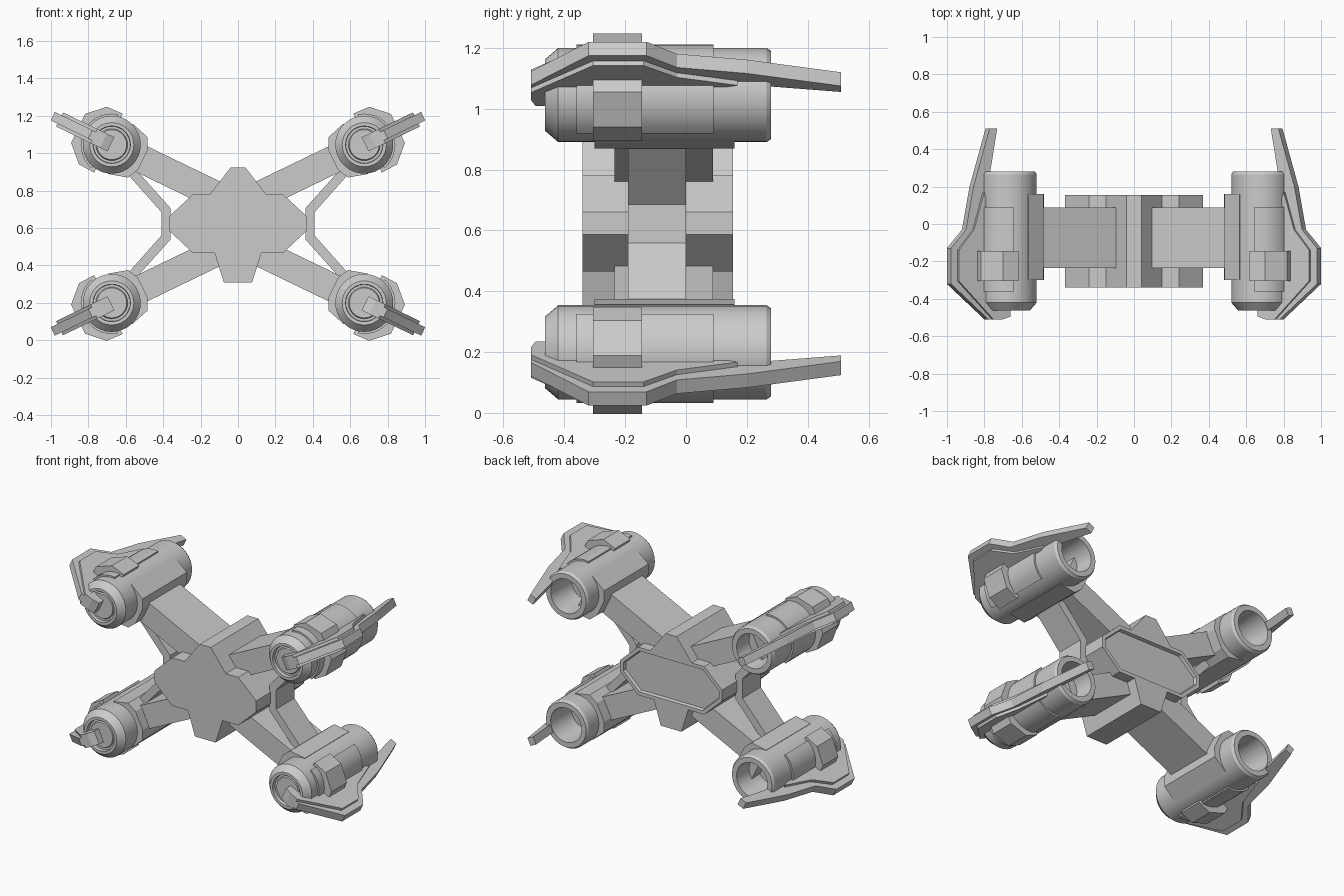
import bpy, bmesh, math
from mathutils import Vector

if "Cube" in bpy.data.objects:
    bpy.data.objects.remove(bpy.data.objects["Cube"])

MID_Z = 0.622                     # height of the horizontal mirror plane
ENG_X, ENG_DZ = 0.675, 0.423      # engine axis, relative to the centre
CO, SI = math.cos(math.radians(25.8)), math.sin(math.radians(25.8))


def finish(name, bm, smooth=False):
    bmesh.ops.recalc_face_normals(bm, faces=bm.faces)
    me = bpy.data.meshes.new(name)
    bm.to_mesh(me)
    bm.free()
    ob = bpy.data.objects.new(name, me)
    bpy.context.collection.objects.link(ob)
    if smooth:
        bpy.ops.object.select_all(action='DESELECT')
        ob.select_set(True)
        bpy.context.view_layer.objects.active = ob
        bpy.ops.object.shade_smooth_by_angle(angle=math.radians(30))
    return ob


def loft(ring_a, ring_b):
    """Solid between two matching outlines; returns bmesh and the second cap."""
    bm = bmesh.new()
    a = [bm.verts.new(p) for p in ring_a]
    b = [bm.verts.new(p) for p in ring_b]
    bm.faces.new(a)
    cap = bm.faces.new(b)
    for i in range(len(a)):
        j = (i + 1) % len(a)
        bm.faces.new((a[i], a[j], b[j], b[i]))
    return bm, cap


def prism(pts, y0, y1):
    return loft([(x, y0, z) for x, z in pts], [(x, y1, z) for x, z in pts])


def lathe(profile, cx, cz, n=32):
    bm = bmesh.new()
    rings = []
    for r, y in profile:
        if r == 0:
            rings.append([bm.verts.new((cx, y, cz))] * n)
        else:
            rings.append([bm.verts.new((cx + r * math.cos(math.tau * i / n), y,
                                        cz + r * math.sin(math.tau * i / n))) for i in range(n)])
    for ra, rb in zip(rings, rings[1:]):
        for i in range(n):
            j = (i + 1) % n
            bm.faces.new(list(dict.fromkeys((ra[i], ra[j], rb[j], rb[i]))))
    return bm


# Central hull: octagonal core with recessed rear panel
half = [(0.24, 0.78), (0.37, 0.66), (0.37, 0.587), (0.24, 0.465)]
bm, rear = prism(half + [(-x, z) for x, z in reversed(half)], -0.34, 0.155)
bmesh.ops.recalc_face_normals(bm, faces=bm.faces)
bmesh.ops.inset_region(bm, faces=[rear], thickness=0.025)
bmesh.ops.inset_region(bm, faces=[rear], thickness=0.006, depth=-0.02)
finish("hull_core", bm)

# Dorsal and belly ridges
for name, w0, z0, w1, z1 in (("dorsal_ridge", 0.15, 0.78, 0.04, 0.923),
                             ("belly_ridge", 0.125, 0.465, 0.075, 0.308)):
    finish(name, prism([(-w0, z0), (w0, z0), (w1, z1), (-w1, z1)], -0.34, 0.155)[0])

# Engine outline (radius, y): nose ring, barrel, rear bore
ENGINE = [(0, -0.45), (0.08, -0.45), (0.085, -0.44), (0.098, -0.44), (0.1, -0.463),
          (0.118, -0.463), (0.155, -0.42), (0.155, 0.265), (0.145, 0.28),
          (0.112, 0.28), (0.1, 0.08), (0, 0.08)]
# Outlines across the engine: outward distance, perpendicular distance
POD = [(0.02, 0.175), (0.112, 0.171), (0.2, 0.086), (0.2, -0.086), (0.112, -0.171), (0.02, -0.175)]
COLLAR = [(-0.05, 0.14), (-0.06, 0.115), (-0.16, 0.115), (-0.185, 0.06),
          (-0.185, -0.06), (-0.16, -0.115), (-0.06, -0.115), (-0.05, -0.14)]
COLLAR = [(-0.05, 0.15), (-0.155, 0.12), (-0.185, 0.06), (-0.185, -0.06), (-0.155, -0.12), (-0.05, -0.15)]
ARM = [(-0.16, 0.075), (-0.65, 0.075), (-0.65, -0.075), (-0.16, -0.075)]
SHEATH = [(r * math.cos(math.radians(a)), r * math.sin(math.radians(a)))
          for r, angs in ((0.166, range(-75, 76, 10)), (0.14, range(75, -76, -10))) for a in angs]
# Fin outlines: outward distance, y
BLADE = [(0.09, -0.51), (0.127, -0.51), (0.35, -0.32), (0.35, -0.13), (0.26, -0.03),
         (0.215, 0.2), (0.12, 0.51), (0.075, 0.51), (0.13, 0.2), (0.13, 0.0), (0.1, -0.4)]
RIB = [(0.005, -0.44), (0.005, -0.495), (0.05, -0.51), (0.105, -0.51), (0.31, -0.305),
       (0.31, -0.14), (0.22, -0.03), (0.19, 0.07), (0.16, 0.17), (0.135, 0.1), (0.1, -0.4)]
STRUT = [(0.36, MID_Z), (0.41, MID_Z), (0.41, 0.685), (0.61, 0.91), (0.575, 0.945), (0.36, 0.705)]

for sx, side in ((1, "right"), (-1, "left")):
    for sz, level in ((1, "upper"), (-1, "lower")):
        tag = f"{level}_{side}_"

        def at(w, v, y):
            return Vector((sx * (ENG_X + CO * w - SI * v), y,
                           MID_Z + sz * (ENG_DZ + SI * w + CO * v)))

        # Engine barrel
        finish(tag + "engine", lathe(ENGINE, sx * ENG_X, MID_Z + sz * ENG_DZ), True)

        # Parts running along the engine axis
        for name, pts, y0, y1 in (("pod_block", POD, -0.305, -0.145),
                                  ("collar", COLLAR, -0.30, 0.16),
                                  ("arm", ARM, -0.235, 0.088),
                                  ("sheath", SHEATH, -0.36, 0.09)):
            finish(tag + name, loft([at(w, v, y0) for w, v in pts],
                                    [at(w, v, y1) for w, v in pts])[0], name == "sheath")

        # Fin blade and its thicker inner rib
        for name, pts, t in (("fin_blade", BLADE, 0.025), ("fin_rib", RIB, 0.042)):
            finish(tag + name, loft([at(w, -t, y) for w, y in pts],
                                    [at(w, t, y) for w, y in pts])[0])

        # Thin side brace from hull to engine
        pts = [(sx * x, MID_Z + sz * (z - MID_Z)) for x, z in STRUT]
        finish(tag + "brace", prism(pts, -0.19, 0.0)[0])
